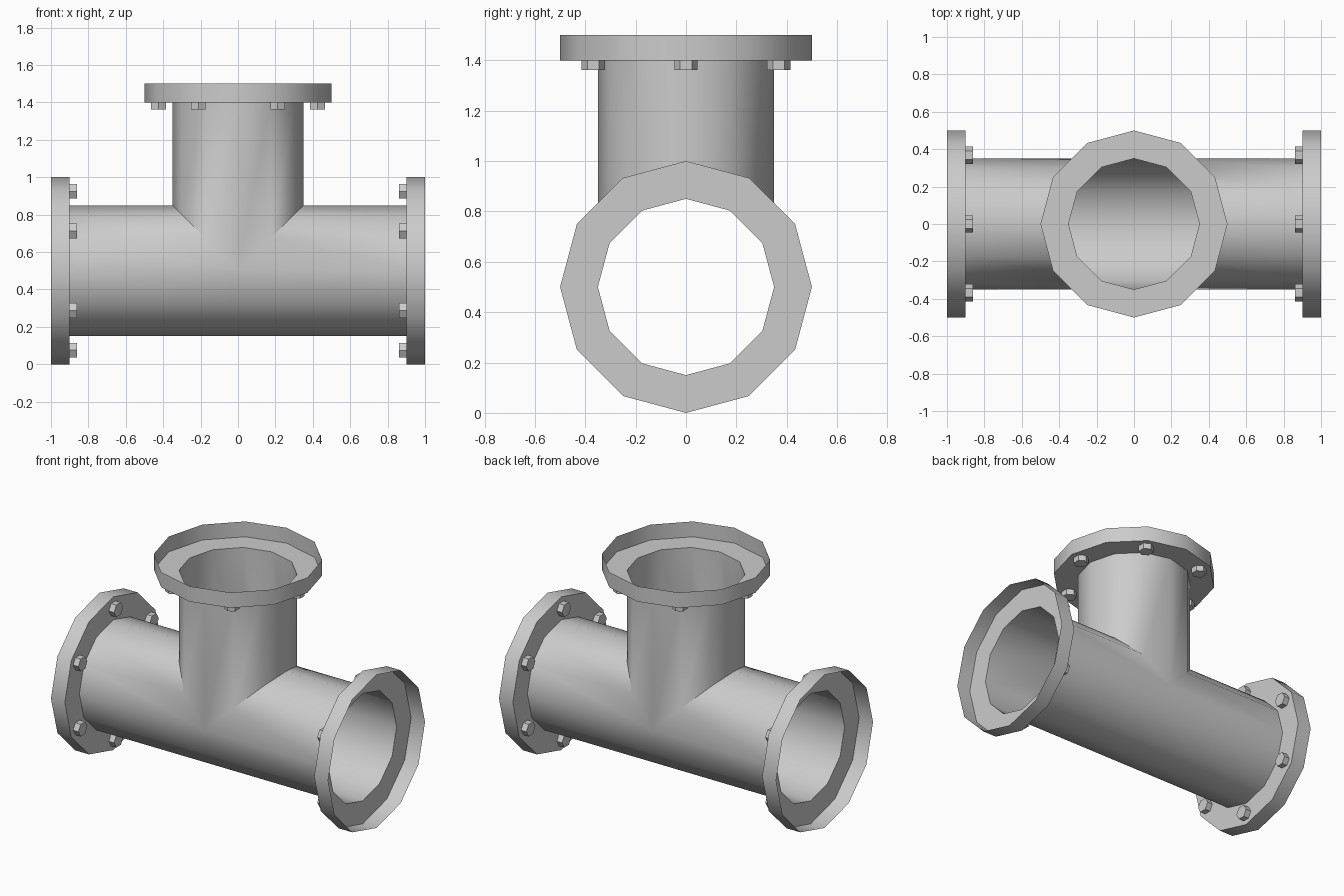
import bpy, bmesh
from math import pi, cos, sin, radians
from mathutils import Matrix, Vector

if "Cube" in bpy.data.objects:
    bpy.data.objects.remove(bpy.data.objects["Cube"])

SIDES, R_PIPE, R_FLANGE, REACH, END = 12, 0.35, 0.5, 0.9, 1.0
R_BOLTS, R_BOLT, H_BOLT = 0.425, 0.046, 0.038
CENTRE = Matrix.Translation((0, 0, 0.5))


def circle(r, z, n=SIDES, start=0.0):
    return [Vector((r * cos(start + 2 * pi * i / n), r * sin(start + 2 * pi * i / n), z))
            for i in range(n)]


def loft(bm, rings, mat):
    loops = [[bm.verts.new(mat @ p) for p in ring] for ring in rings]
    for a, b in zip(loops, loops[1:]):
        for i in range(len(a)):
            j = (i + 1) % len(a)
            bm.faces.new((a[i], a[j], b[j], b[i]))
    return loops


def finish(bm, name, smooth):
    bmesh.ops.remove_doubles(bm, verts=bm.verts[:], dist=1e-4)
    me = bpy.data.meshes.new(name)
    bm.to_mesh(me)
    bm.free()
    ob = bpy.data.objects.new(name, me)
    bpy.context.collection.objects.link(ob)
    if smooth:
        bpy.ops.object.select_all(action='DESELECT')
        ob.select_set(True)
        bpy.context.view_layer.objects.active = ob
        bpy.ops.object.shade_smooth_by_angle(angle=radians(40))
    return ob


# Each limb points along its local z; the trim gives the mitred inner end
limbs = {
    "top": (CENTRE, lambda x: abs(x)),
    "right": (CENTRE @ Matrix.Rotation(pi / 2, 4, 'Y'), lambda x: max(0, -x)),
    "left": (CENTRE @ Matrix.Rotation(-pi / 2, 4, 'Y'), lambda x: max(0, x)),
}

# Hollow tee pipe: three limbs welded along the mitres
bm = bmesh.new()
for mat, trim in limbs.values():
    inner = [Vector((p.x, p.y, trim(p.x))) for p in circle(R_PIPE, 0)]
    loft(bm, [inner, circle(R_PIPE, REACH)], mat)
finish(bm, "tee_pipe", True)

for side, (mat, trim) in limbs.items():
    # Thin open cup flange: ring plus outer rim
    bm = bmesh.new()
    loft(bm, [circle(R_PIPE, REACH), circle(R_FLANGE, REACH), circle(R_FLANGE, END)], mat)
    finish(bm, side + "_flange", True)

    # Six hex bolt heads on the back of the flange
    bm = bmesh.new()
    for p in circle(R_BOLTS, 0, 6):
        heads = loft(bm, [circle(R_BOLT, REACH - H_BOLT, 6, pi / 2),
                          circle(R_BOLT, REACH, 6, pi / 2)], mat @ Matrix.Translation(p))
        bm.faces.new(heads[0][::-1])
    finish(bm, side + "_bolts", False)
